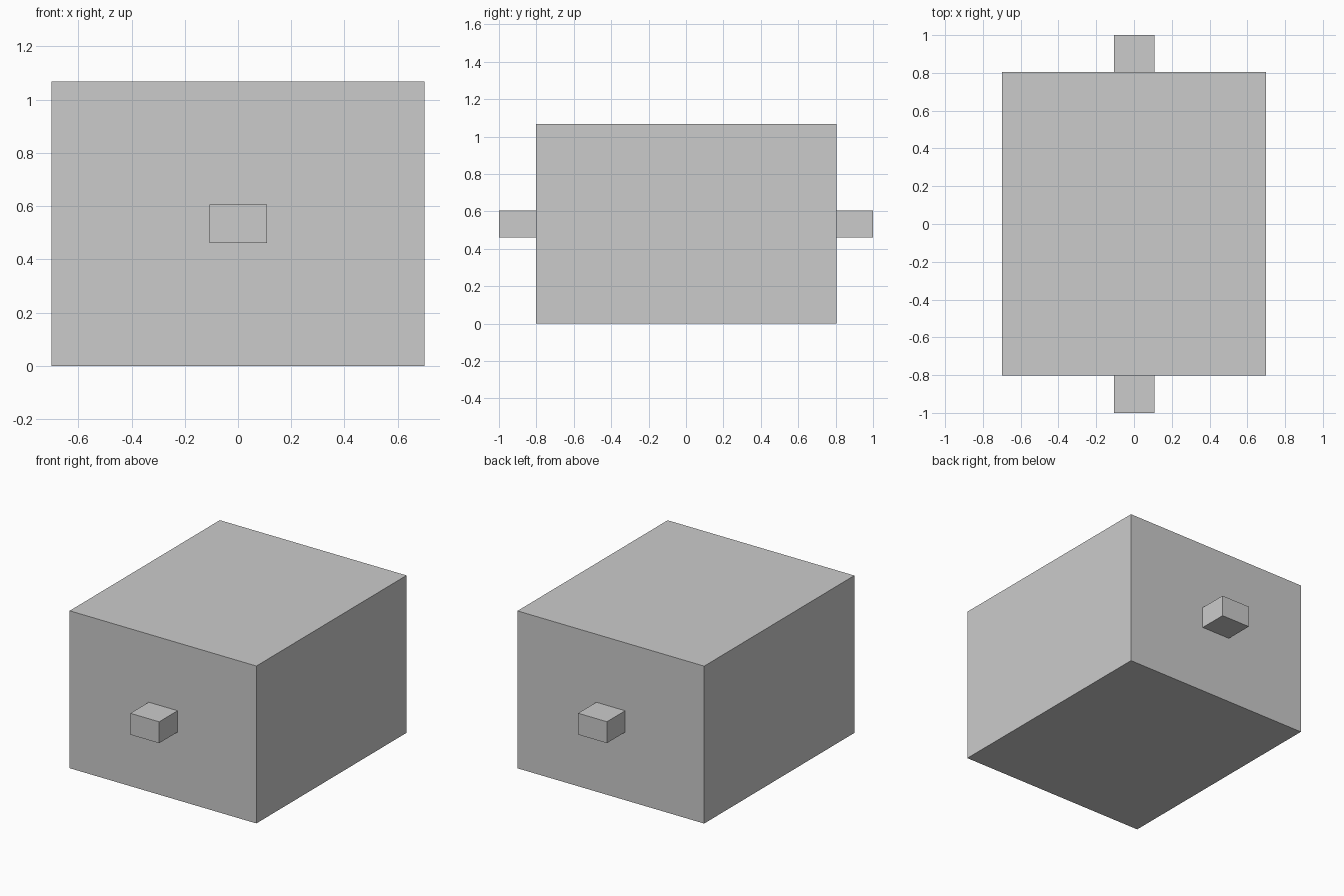
import bpy

if "Cube" in bpy.data.objects:
    bpy.data.objects.remove(bpy.data.objects["Cube"])


def box(name, x, y, z):
    """Add a box spanning the given (min, max) ranges."""
    spans = (x, y, z)
    bpy.ops.mesh.primitive_cube_add(size=1, location=[(a + b) / 2 for a, b in spans])
    obj = bpy.context.object
    obj.name = name
    obj.scale = [b - a for a, b in spans]
    bpy.ops.object.transform_apply(location=False, rotation=False, scale=True)
    return obj


# Main block
box("body", (-0.70, 0.70), (-0.803, 0.805), (0, 1.067))

# Small pegs on the front and back faces
box("front_peg", (-0.107, 0.109), (-1.0, -0.803), (0.461, 0.606))
box("back_peg", (-0.107, 0.109), (0.805, 1.0), (0.461, 0.606))
